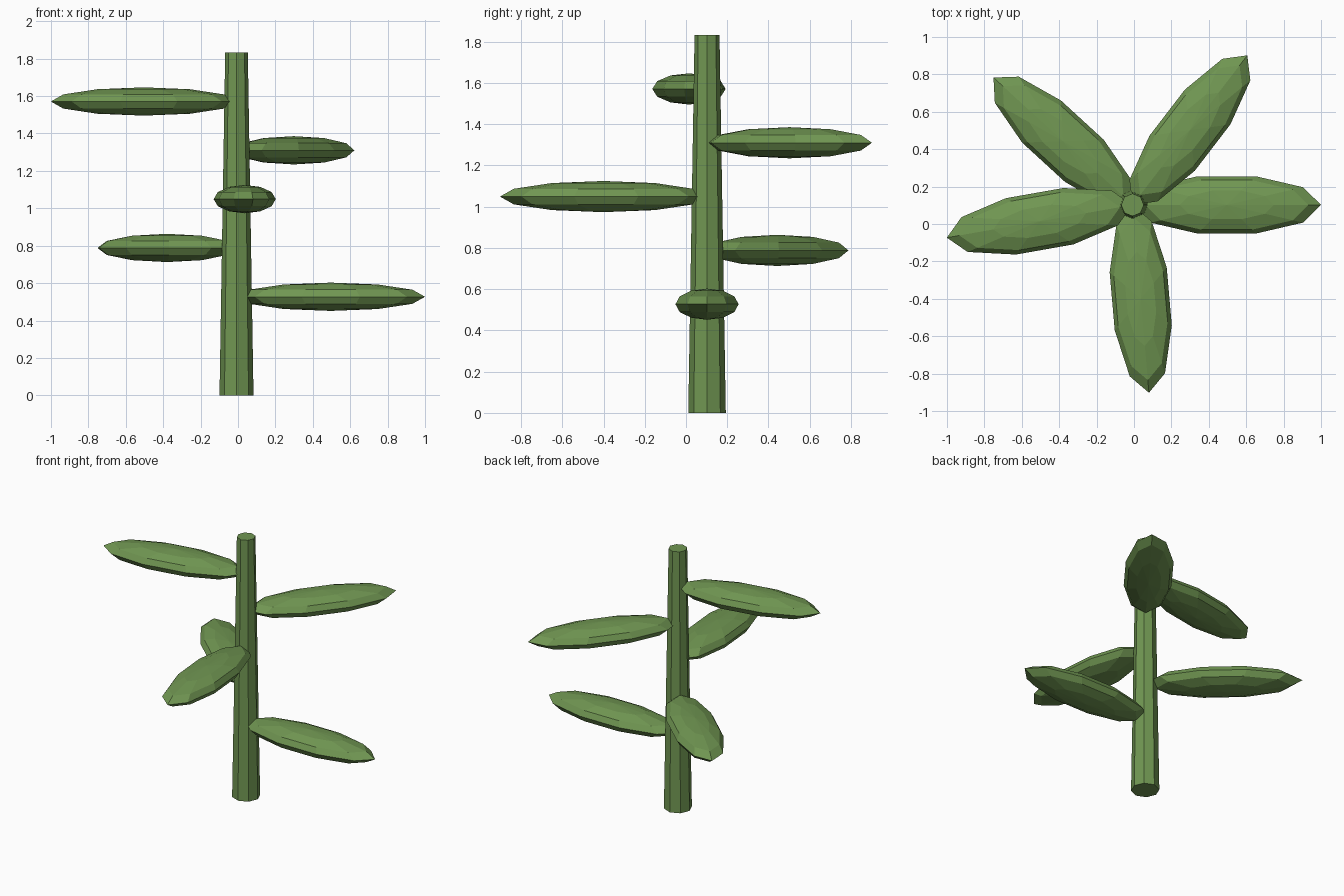
import bpy, bmesh, math
from mathutils import Matrix

if "Cube" in bpy.data.objects:
    bpy.data.objects.remove(bpy.data.objects["Cube"])

CX, CY = -0.008, 0.102      # stem axis
HEIGHT = 1.833
GOLDEN = 137.5              # spiral step between leaves, degrees

green = bpy.data.materials.new("leaf green")
green.diffuse_color = (0.162, 0.305, 0.084, 1)
green.use_nodes = True
green.node_tree.nodes["Principled BSDF"].inputs["Base Color"].default_value = green.diffuse_color


def finish(name, bm):
    mesh = bpy.data.meshes.new(name)
    bm.to_mesh(mesh)
    bm.free()
    mesh.materials.append(green)
    obj = bpy.data.objects.new(name, mesh)
    bpy.context.collection.objects.link(obj)
    return obj


# tapered eight-sided stem, corners on the axes
bm = bmesh.new()
rings = []
for r, z in ((0.091, 0), (0.0605, HEIGHT)):
    rings.append([bm.verts.new((CX + r * math.cos(i * math.pi / 4),
                                CY + r * math.sin(i * math.pi / 4), z))
                  for i in range(8)])
low, top = rings
for i in range(8):
    j = (i + 1) % 8
    bm.faces.new((low[i], low[j], top[j], top[i]))
bm.faces.new(low[::-1])
bm.faces.new(top)
finish("stem", bm)

# flat faceted leaves spiralling up the stem, long along local y
for n in range(5):
    bm = bmesh.new()
    bmesh.ops.create_uvsphere(bm, u_segments=10, v_segments=6, radius=1)
    a = math.radians(n * GOLDEN)
    place = (Matrix.Translation((CX, CY, 0.527 + 0.261 * n))
             @ Matrix.Rotation(a - math.pi / 2, 4, 'Z')
             @ Matrix.Translation((0, 0.504, 0))
             @ Matrix.Diagonal((0.161, 0.504, 0.0756, 1)))
    bm.transform(place)
    finish(f"leaf_{n + 1}", bm)
